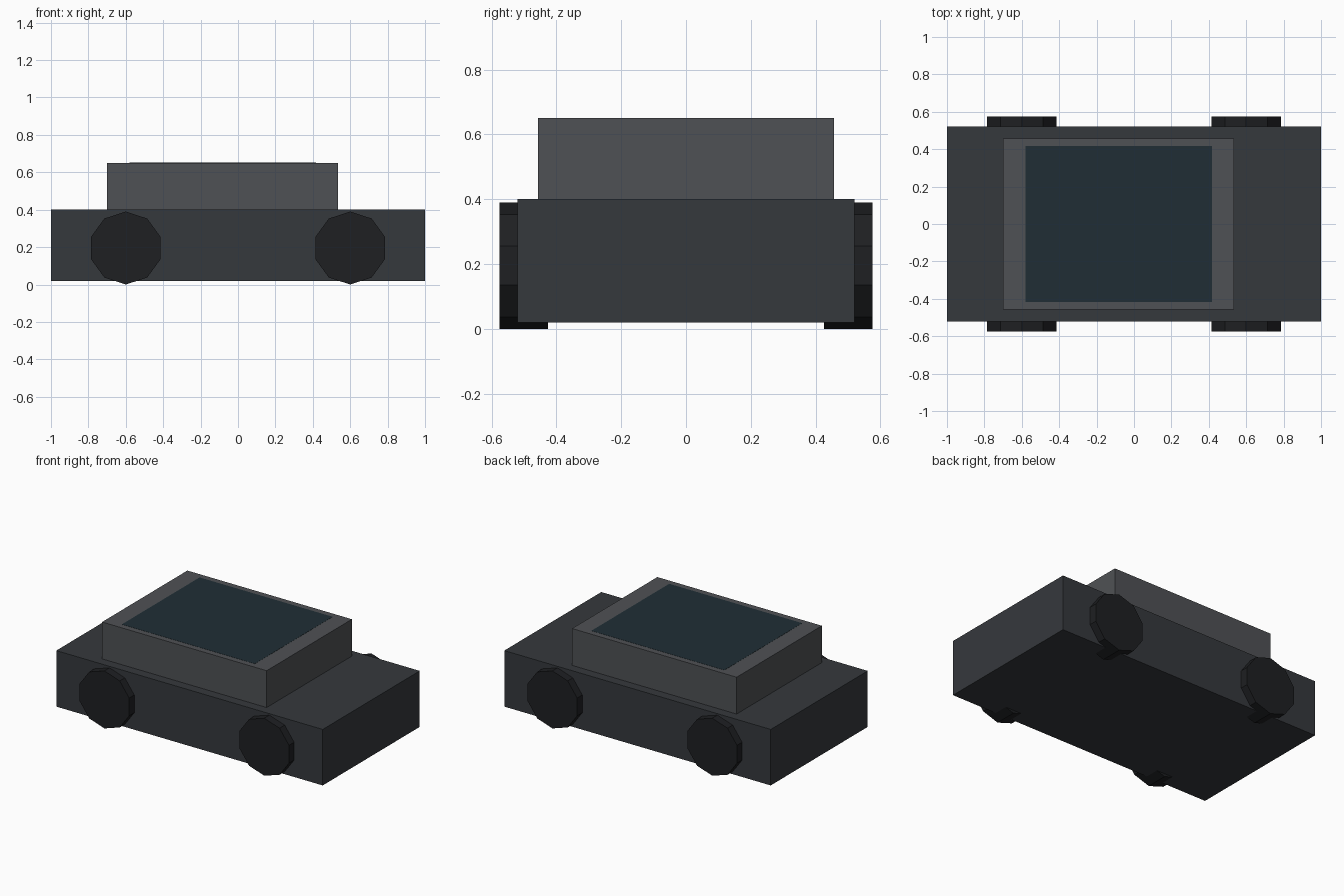
import bpy
import math

if "Cube" in bpy.data.objects:
    bpy.data.objects.remove(bpy.data.objects["Cube"])


def material(name, rgb):
    mat = bpy.data.materials.new(name)
    mat.diffuse_color = (*rgb, 1)
    mat.use_nodes = True
    mat.node_tree.nodes["Principled BSDF"].inputs["Base Color"].default_value = mat.diffuse_color
    return mat


def box(name, low, high, mat):
    centre = [(a + b) / 2 for a, b in zip(low, high)]
    bpy.ops.mesh.primitive_cube_add(size=1, location=centre)
    obj = bpy.context.object
    obj.name = name
    obj.scale = [b - a for a, b in zip(low, high)]
    bpy.ops.object.transform_apply(location=False, rotation=False, scale=True)
    obj.data.materials.append(mat)
    return obj


paint = material("dark_paint", (0.036, 0.040, 0.046))
roof_paint = material("roof_grey", (0.078, 0.083, 0.090))
glass = material("dark_glass", (0.014, 0.027, 0.036))
rubber = material("rubber", (0.013, 0.014, 0.016))

# Lower body, cabin and roof glass
box("body", (-1.0, -0.52, 0.02), (1.0, 0.52, 0.40), paint)
box("cabin", (-0.70, -0.457, 0.40), (0.535, 0.457, 0.65), roof_paint)
box("roof_glass", (-0.58, -0.417, 0.45), (0.418, 0.417, 0.651), glass)

# Ten-sided wheels with a corner pointing straight down
RADIUS = 0.195
for x, end in ((-0.6, "rear"), (0.6, "front")):
    for y, side in ((-0.5, "right"), (0.5, "left")):
        bpy.ops.mesh.primitive_cylinder_add(
            vertices=10, radius=RADIUS, depth=0.15,
            location=(x, y, RADIUS), rotation=(math.pi / 2, 0, 0))
        wheel = bpy.context.object
        wheel.name = f"wheel_{end}_{side}"
        wheel.data.materials.append(rubber)
